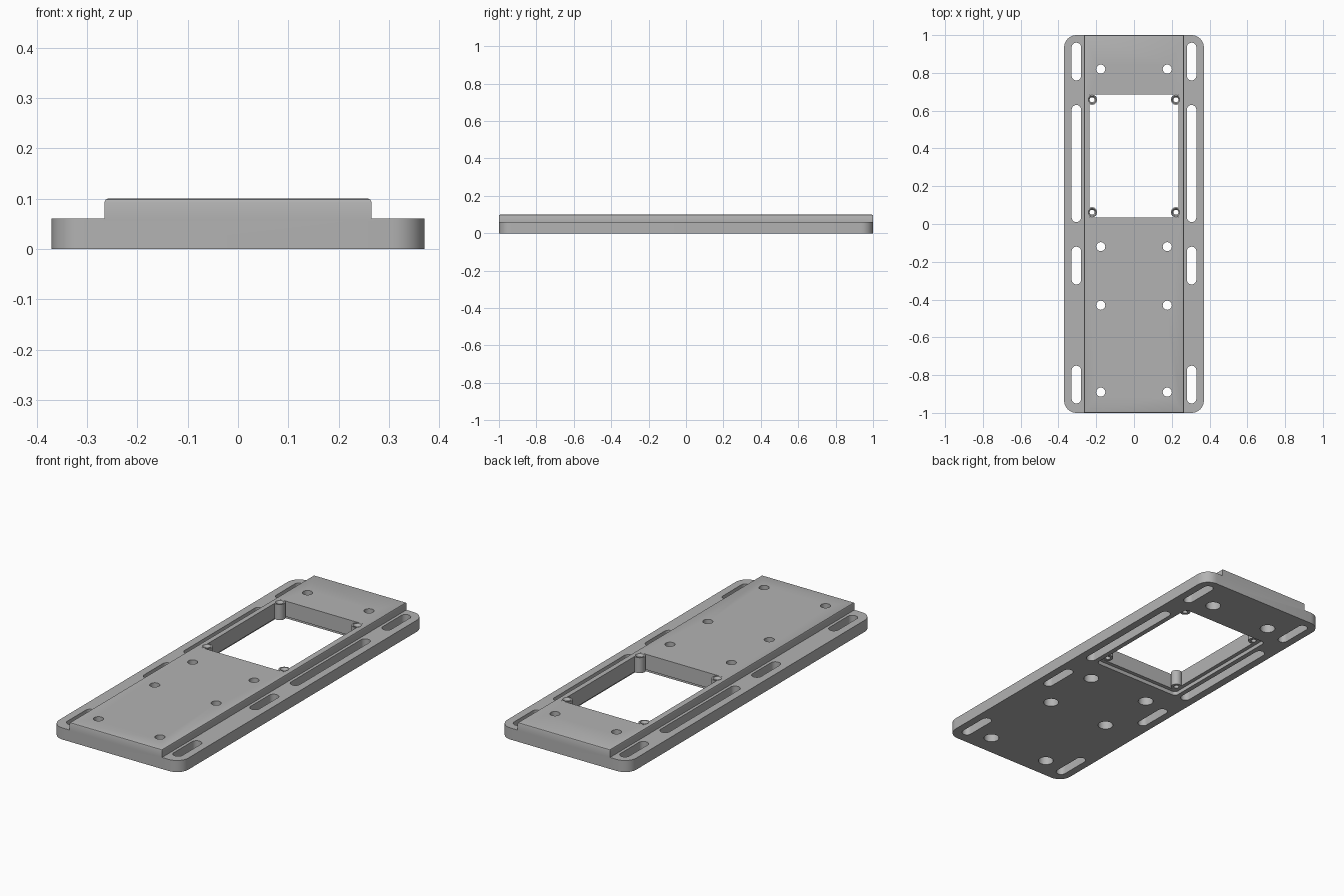
import bpy
import bmesh
from math import cos, sin, pi, radians

if "Cube" in bpy.data.objects:
    bpy.data.objects.remove(bpy.data.objects["Cube"])

# Plain grey metal
grey = bpy.data.materials.new("grey metal")
grey.use_nodes = True
colour = (0.45, 0.45, 0.45, 1)
grey.diffuse_color = colour
grey.node_tree.nodes["Principled BSDF"].inputs["Base Color"].default_value = colour

HEIGHT, FLANGE = 0.10, 0.06
OVER = 0.02


def rounded(cx, cy, hx, hy, r, steps=8):
    """Outline of a rounded rectangle, slot or circle."""
    if r == 0:
        return [(cx + sx * hx, cy + sy * hy) for sx, sy in ((1, 1), (-1, 1), (-1, -1), (1, -1))]
    pts = []
    for q, (sx, sy) in enumerate(((1, 1), (-1, 1), (-1, -1), (1, -1))):
        for i in range(steps + 1):
            a = (q + i / steps) * pi / 2
            p = (cx + sx * (hx - r) + r * cos(a), cy + sy * (hy - r) + r * sin(a))
            if not pts or abs(p[0] - pts[-1][0]) + abs(p[1] - pts[-1][1]) > 1e-5:
                pts.append(p)
    if abs(pts[0][0] - pts[-1][0]) + abs(pts[0][1] - pts[-1][1]) < 1e-5:
        pts.pop()
    return pts


def prism(name, outline, z0, z1, centre=None, top_scale=1):
    """Solid between two heights, optionally tapered about a centre."""
    bm = bmesh.new()
    cx, cy = centre or (0, 0)
    low = [bm.verts.new((x, y, z0)) for x, y in outline]
    high = [bm.verts.new((cx + (x - cx) * top_scale, cy + (y - cy) * top_scale, z1)) for x, y in outline]
    n = len(outline)
    bm.faces.new(low[::-1])
    bm.faces.new(high)
    for i in range(n):
        j = (i + 1) % n
        bm.faces.new((low[i], low[j], high[j], high[i]))
    mesh = bpy.data.meshes.new(name)
    bm.to_mesh(mesh)
    bm.free()
    obj = bpy.data.objects.new(name, mesh)
    bpy.context.collection.objects.link(obj)
    return obj


def combine(target, tool, operation="DIFFERENCE"):
    """Apply a boolean and discard the tool."""
    mod = target.modifiers.new("shape", "BOOLEAN")
    mod.operation = operation
    mod.solver = "EXACT"
    mod.object = tool
    bpy.context.view_layer.objects.active = target
    bpy.ops.object.modifier_apply(modifier=mod.name)
    bpy.data.objects.remove(tool)


def circle(x, y, r):
    return rounded(x, y, r, r, r)


# Plate with rounded corners, stepped down along both sides
plate = prism("mounting_plate", rounded(0, 0, 0.37, 1, 0.065), 0, HEIGHT)
for s in (-1, 1):
    combine(plate, prism("step", rounded(s * 0.365, 0, 0.1, 1.1, 0), FLANGE, HEIGHT + OVER))

# Small bevel on the top end edges
bm = bmesh.new()
bm.from_mesh(plate.data)
ends = [e for e in bm.edges
        if all(v.co.z > HEIGHT - 1e-4 and abs(v.co.y) > 0.999 for v in e.verts)]
bmesh.ops.bevel(bm, geom=ends, offset=0.007, segments=2, profile=0.5, affect="EDGES")
bm.to_mesh(plate.data)
bm.free()

# Window with a shallow wider recess underneath
combine(plate, prism("window", rounded(0, 0.36, 0.235, 0.325, 0), -OVER, HEIGHT + OVER))
combine(plate, prism("recess", rounded(0, 0.36, 0.255, 0.345, 0.02), -OVER, 0.02))

# Screw bosses in the window corners
for x in (-0.222, 0.222):
    for y in (0.062, 0.658):
        combine(plate, prism("boss", circle(x, y, 0.027), 0.02, HEIGHT), "UNION")
        combine(plate, prism("boss_hole", circle(x, y, 0.013), -OVER, HEIGHT + OVER))
        combine(plate, prism("boss_sink", circle(x, y, 0.012), 0.088, HEIGHT + 0.004,
                             (x, y), 1.9))

for s in (-1, 1):
    # Long slots in the side flanges
    for y0, y1 in ((0.76, 0.96), (0.01, 0.63), (-0.32, -0.12), (-0.95, -0.75)):
        outline = rounded(s * 0.305, (y0 + y1) / 2, 0.025, (y1 - y0) / 2, 0.025)
        combine(plate, prism("slot", outline, -OVER, HEIGHT + OVER))
    # Bolt holes, counterbored from below
    for y in (0.82, -0.12, -0.43, -0.89):
        combine(plate, prism("bolt_hole", circle(s * 0.176, y, 0.024), -OVER, HEIGHT + OVER))
        combine(plate, prism("counterbore", circle(s * 0.176, y, 0.037), -OVER, FLANGE))

plate.data.materials.clear()
plate.data.materials.append(grey)
for face in plate.data.polygons:
    face.material_index = 0
bpy.ops.object.select_all(action="DESELECT")
plate.select_set(True)
bpy.context.view_layer.objects.active = plate
bpy.ops.object.shade_smooth_by_angle(angle=radians(30))
